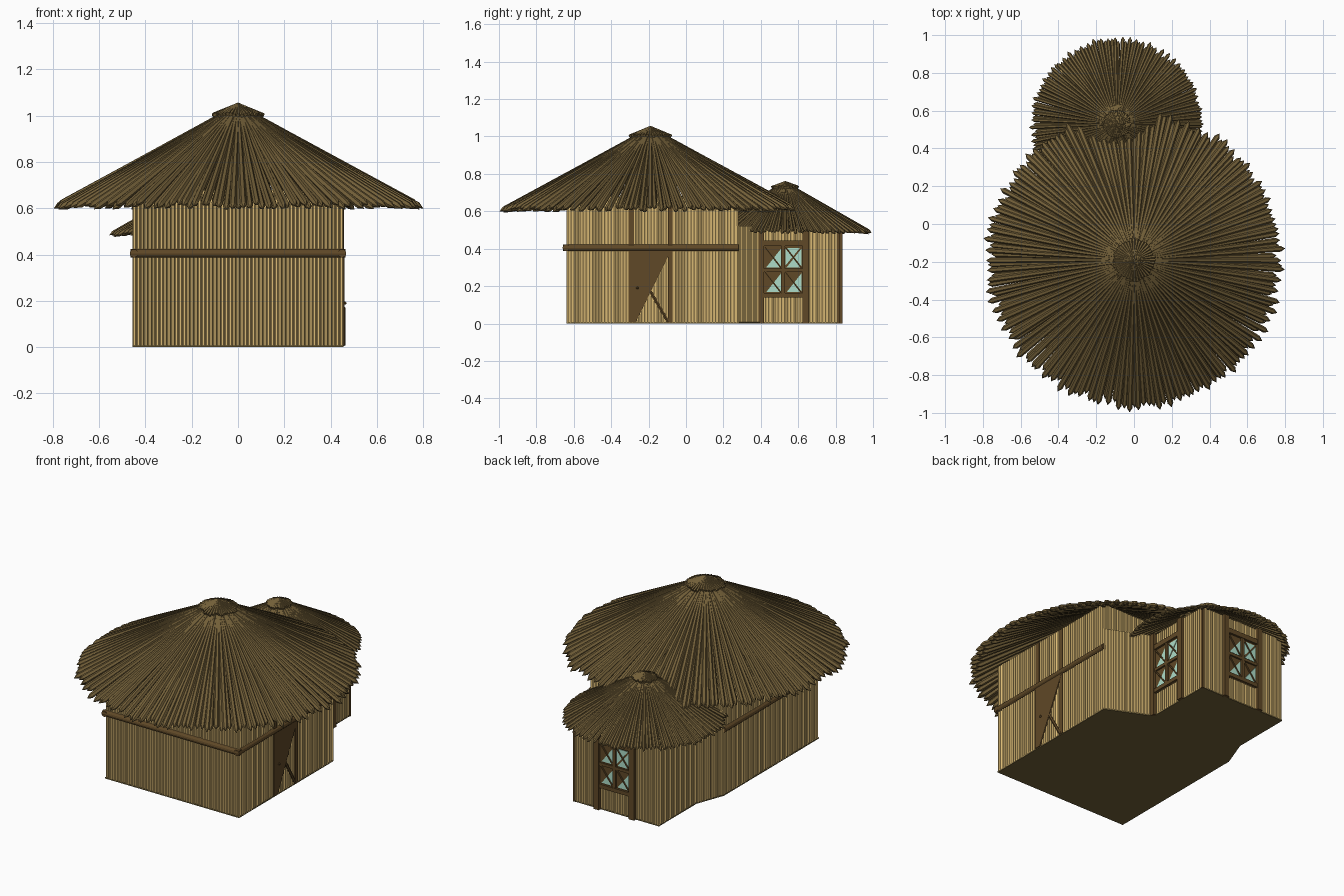
import bpy, bmesh, math, random
from mathutils import Vector, Matrix

if "Cube" in bpy.data.objects:
    bpy.data.objects.remove(bpy.data.objects["Cube"])

random.seed(4)

def material(name, rgb):
    m = bpy.data.materials.new(name)
    m.diffuse_color = (*rgb, 1)
    m.use_nodes = True
    m.node_tree.nodes["Principled BSDF"].inputs["Base Color"].default_value = m.diffuse_color
    return m

BAMBOO = material("bamboo", (0.72, 0.50, 0.18))
WOOD = material("dark_wood", (0.115, 0.065, 0.02))
STRAW = material("straw", (0.17, 0.115, 0.04))
GLASS = material("pane", (0.42, 0.72, 0.58))
FLOOR = material("floor", (0.16, 0.115, 0.04))

def finish(name, bm, mat):
    bmesh.ops.recalc_face_normals(bm, faces=bm.faces)
    me = bpy.data.meshes.new(name)
    bm.to_mesh(me)
    bm.free()
    me.materials.append(mat)
    ob = bpy.data.objects.new(name, me)
    bpy.context.collection.objects.link(ob)
    return ob

def rod(bm, a, b, r0, r1=None, n=6, tip=0.0):
    """Faceted rod from a to b, with an optional pointed end."""
    a, b = Vector(a), Vector(b)
    r1 = r0 if r1 is None else r1
    d = (b - a).normalized()
    s = d.cross(Vector((0, 0, 1)))
    s = s.normalized() if s.length > 1e-4 else Vector((1, 0, 0))
    u = s.cross(d)
    rings = []
    for p, r in ((a, r0), (b - d * tip, r1)):
        rings.append([bm.verts.new(p + r * (s * math.cos(2 * math.pi * i / n) + u * math.sin(2 * math.pi * i / n)))
                      for i in range(n)])
    for i in range(n):
        bm.faces.new((rings[0][i], rings[0][(i + 1) % n], rings[1][(i + 1) % n], rings[1][i]))
    bm.faces.new(rings[0])
    if tip:
        t = bm.verts.new(b)
        for i in range(n):
            bm.faces.new((rings[1][i], rings[1][(i + 1) % n], t))
    else:
        bm.faces.new(rings[1])

def wall(name, path, height, r=0.0085):
    """Row of upright poles along a path."""
    bm = bmesh.new()
    for p, q in zip(path, path[1:]):
        p, q = Vector((*p, 0)), Vector((*q, 0))
        n = max(2, round((q - p).length / 0.0165))
        for i in range(n + 1):
            c = p.lerp(q, i / n)
            rod(bm, c + Vector((0, 0, 0.004)), c + Vector((0, 0, height)), r)
        # solid sheet behind the poles
        bm.faces.new([bm.verts.new(v) for v in (p, q, q + Vector((0, 0, height)), p + Vector((0, 0, height)))])
    return finish(name, bm, BAMBOO)

def thatch(name, cx, cy, apex, radius, slope, count, r, cap):
    """Cone of pointed straw bundles with a small cap."""
    bm = bmesh.new()
    for i in range(count):
        a = 2 * math.pi * (i + random.uniform(-0.2, 0.2)) / count
        low = i % 2
        R = radius * (random.uniform(0.93, 0.975) if low else random.uniform(0.96, 1.0))
        drop = r + (r * 0.9 if low else 0) + random.uniform(0, 0.004)
        pt = lambda q: (cx + q * math.cos(a), cy + q * math.sin(a), apex - drop - slope * q)
        rod(bm, pt(0.02), pt(R), r * 0.6, r, 6, tip=r * 1.8)
    finish(name, bm, STRAW)
    # cap of short straws
    bm = bmesh.new()
    for i in range(40):
        a = 2 * math.pi * i / 40
        q = cap * random.uniform(0.9, 1.05)
        rod(bm, (cx, cy, apex - 0.006), (cx + q * math.cos(a), cy + q * math.sin(a), apex - slope * q + 0.003),
            0.003, 0.009, 5)
    finish(name + "_cap", bm, STRAW)

def boxes(name, items, M, mat):
    """Boxes in a wall frame: (u, z, width, height, front, back)."""
    bm = bmesh.new()
    for u, z, w, h, f, b in items:
        T = M @ Matrix.Translation((u, (f + b) / 2, z)) @ Matrix.Diagonal((w, f - b, h, 1))
        bmesh.ops.create_cube(bm, size=1, matrix=T)
    return finish(name, bm, mat)

def polys(name, shapes, M, depth, mat):
    bm = bmesh.new()
    for pts in shapes:
        f = bm.faces.new([bm.verts.new(M @ Vector((u, depth, z))) for u, z in pts])
        g = bmesh.ops.extrude_face_region(bm, geom=[f])["geom"]
        bmesh.ops.translate(bm, verts=[v for v in g if isinstance(v, bmesh.types.BMVert)],
                            vec=M.to_3x3() @ Vector((0, -0.012, 0)))
    return finish(name, bm, mat)

def window(name, M):
    """Posts, rails and four braced panes; u along wall, y outward."""
    boxes(name + "_frame", [(-0.12, 0.26, 0.036, 0.52, 0.018, -0.01), (0.12, 0.26, 0.036, 0.52, 0.018, -0.01),
                            (0, 0.15, 0.22, 0.024, 0.016, -0.01), (0, 0.43, 0.22, 0.03, 0.016, -0.01),
                            (0, 0.285, 0.22, 0.018, 0.013, -0.01), (0, 0.285, 0.02, 0.27, 0.013, -0.01)], M, WOOD)
    boxes(name + "_board", [(0, 0.285, 0.21, 0.28, 0.003, -0.01)], M, WOOD)
    tris = []
    for u in (-0.097, 0.012):
        for z in (0.168, 0.3):
            tris.append([(u + 0.006, z), (u + 0.085, z), (u + 0.085, z + 0.1)])
    tris.append([(0.012, 0.31), (0.012, 0.405), (0.09, 0.405)])
    polys(name + "_panes", tris, M, 0.006, GLASS)
    bm = bmesh.new()
    for u in (-0.097, 0.012):
        for z in (0.165, 0.298):
            rod(bm, M @ Vector((u, 0.007, z + 0.11)), M @ Vector((u + 0.085, 0.007, z)), 0.005)
    finish(name + "_braces", bm, WOOD)

# Floor
outline = [(-0.455, -0.64), (0.455, -0.64), (0.455, 0.28), (0.19, 0.40), (0.19, 0.82),
           (-0.39, 0.82), (-0.39, 0.455), (-0.455, 0.28)]
bm = bmesh.new()
f = bm.faces.new([bm.verts.new((x, y, 0)) for x, y in outline])
g = bmesh.ops.extrude_face_region(bm, geom=[f])["geom"]
bmesh.ops.translate(bm, verts=[v for v in g if isinstance(v, bmesh.types.BMVert)], vec=(0, 0, 0.008))
finish("floor", bm, FLOOR)

# Walls
e = 0.447
wall("main_walls", [(-e, 0.272), (-e, -0.632), (e, -0.632), (e, 0.272), (-e, 0.272)], 0.68)
wall("annex_walls", [(e, 0.275), (0.182, 0.392), (0.182, 0.812), (-0.382, 0.812), (-0.382, 0.455), (-e, 0.275)], 0.52)

# Roofs
thatch("main_roof", 0, -0.19, 1.06, 0.81, 0.55, 180, 0.0155, 0.11)
thatch("annex_roof", -0.09, 0.53, 0.765, 0.47, 0.58, 150, 0.0105, 0.07)

# Beams around front and sides
bm = bmesh.new()
rod(bm, (-0.465, -0.642, 0.405), (0.465, -0.642, 0.405), 0.018, n=12)
for s in (-1, 1):
    rod(bm, (s * 0.45, -0.658, 0.405), (s * 0.45, 0.28, 0.405), 0.018, n=12)
finish("wall_beams", bm, WOOD)

# Wall frames: columns are along-wall, outward, up
right = lambda x, y: Matrix(((0, 1, 0, x), (1, 0, 0, y), (0, 0, 1, 0), (0, 0, 0, 1)))
back = Matrix(((-1, 0, 0, -0.095), (0, 1, 0, 0.82), (0, 0, 1, 0), (0, 0, 0, 1)))
window("side_window", right(0.19, 0.52))
window("back_window", back)
boxes("annex_corner_post", [(0.295, 0.26, 0.014, 0.52, 0.003, -0.012)], right(0.19, 0.52), WOOD)

# Door, posts, brace and knob on the right side
D = right(0.455, -0.19)
boxes("door_posts", [(-0.103, 0.34, 0.03, 0.67, 0.004, -0.01), (0.105, 0.34, 0.024, 0.67, 0.004, -0.01)], D, WOOD)
polys("door_panel", [[(-0.118, 0.005), (-0.08, 0.005), (0.11, 0.39), (-0.118, 0.39)]], D, 0.005, WOOD)
bm = bmesh.new()
rod(bm, D @ Vector((0.0, 0.0, 0.17)), D @ Vector((0.095, 0.0, 0.008)), 0.009)
finish("door_brace", bm, WOOD)
bm = bmesh.new()
bmesh.ops.create_icosphere(bm, subdivisions=2, radius=0.007, matrix=D @ Matrix.Translation((-0.07, 0.007, 0.19)))
finish("door_knob", bm, WOOD)
